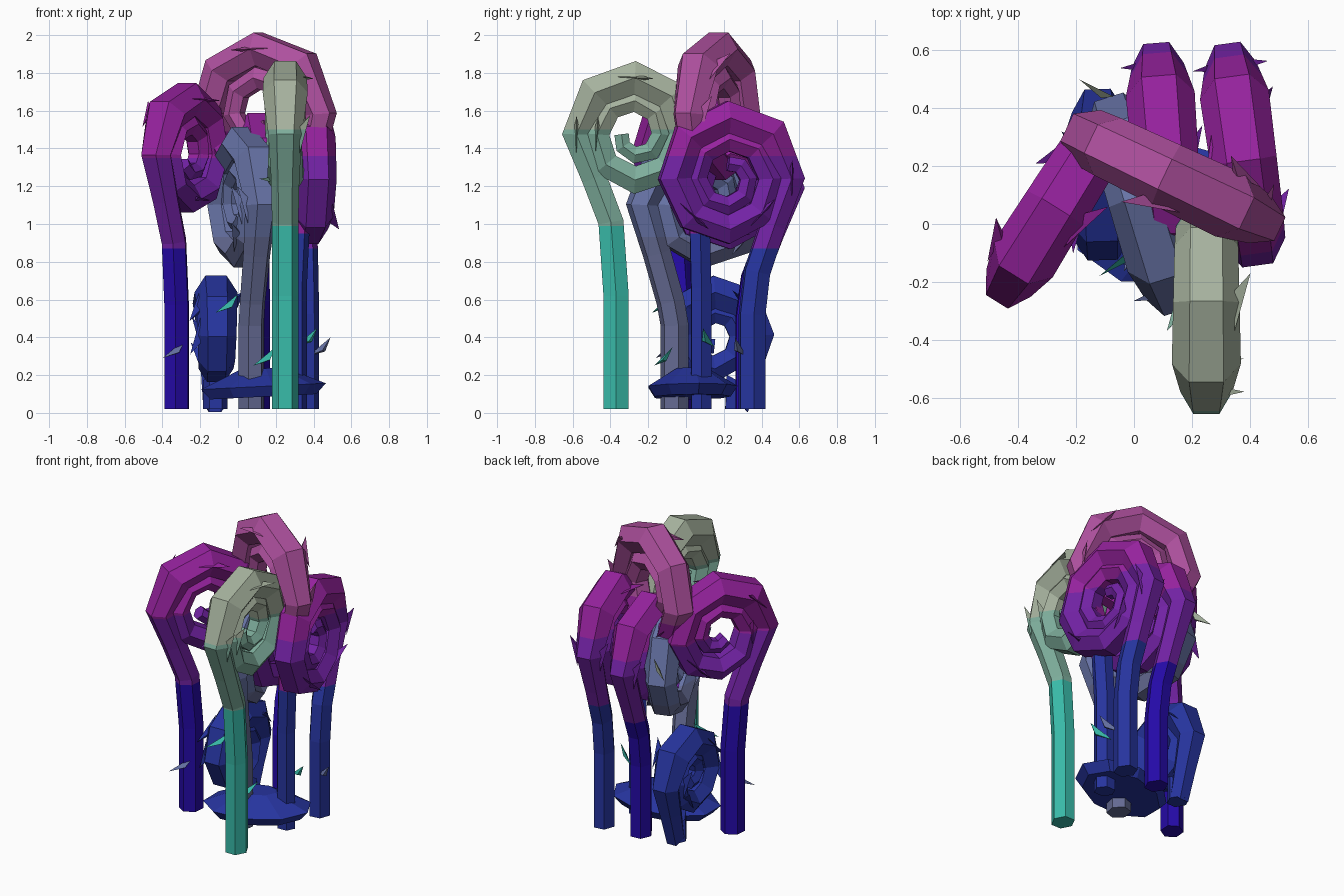
import bpy, bmesh, math, random
from mathutils import Vector

random.seed(4)
cube = bpy.data.objects.get("Cube")
if cube:
    bpy.data.objects.remove(cube, do_unlink=True)


def linear(c):
    c /= 255
    return c / 12.92 if c < 0.04 else ((c + 0.055) / 1.055) ** 2.4


def material(name, *rgb):
    m = bpy.data.materials.new(name)
    col = [linear(c) for c in rgb] + [1]
    m.use_nodes = True
    m.diffuse_color = col
    m.node_tree.nodes["Principled BSDF"].inputs["Base Color"].default_value = col
    return m


teal = material("teal", 57, 188, 170)
sage = material("sage green", 126, 174, 156)
pale = material("pale green", 166, 178, 158)
indigo = material("indigo", 37, 10, 168)
blue = material("deep blue", 38, 52, 158)
purple = material("purple", 114, 34, 164)
magenta = material("magenta", 150, 34, 158)
pink = material("pink", 174, 80, 158)
slate = material("slate blue", 103, 115, 166)
grey = material("slate grey", 100, 106, 146)

UP = Vector((0, 0, 1))


def finish(name, bm, mats):
    bmesh.ops.recalc_face_normals(bm, faces=bm.faces)
    me = bpy.data.meshes.new(name)
    bm.to_mesh(me)
    bm.free()
    for m in mats:
        me.materials.append(m)
    ob = bpy.data.objects.new(name, me)
    bpy.context.collection.objects.link(ob)
    return ob


def shard(bm, a, along, out):
    """Thin three-sided leaf scale with its point facing outward."""
    thick = along.cross(out).normalized() * 0.012
    v = [bm.verts.new(p) for p in (a - along, a + along * 0.4 + thick,
                                   a + along * 0.4 - thick, a + along + out)]
    for tri in ((0, 1, 2), (0, 1, 3), (1, 2, 3), (0, 2, 3)):
        bm.faces.new([v[i] for i in tri])


def frond(name, base, toward, offset, cz, R, turns, mats, cuts, stem=0.07, scales=5):
    """Six-sided stalk that rises and rolls into a tapering coil."""
    d = Vector((toward[0], toward[1], 0)).normalized()
    side = d.cross(UP)
    origin = Vector((base[0], base[1], 0))
    # Centre line in the coil plane with in-plane and sideways radii
    left = offset - R
    path = [(0, 0.02, stem, stem), (0, cz * 0.42, stem, stem),
            (left * 0.13, cz - R * 1.5, stem, stem),
            (left * 0.55, cz - R * 0.75, stem, 0.075)]
    steps = int(turns * 8)
    for i in range(steps + 1):
        f = i / steps
        a = math.pi - i * math.pi / 4
        r = R * (1 - 0.77 * f ** 1.15)
        wide = 0.09 if i == 0 else 0.124 * (1 - 0.6 * f)
        thick = 0.08 if i == 0 else 0.1 * (1 - 0.6 * f)
        path.append((offset + r * math.cos(a), cz + r * math.sin(a) * 1.04, thick, wide))
    pts = [origin + d * p[0] + UP * p[1] for p in path]
    bm = bmesh.new()
    rings, frames = [], []
    for i, p in enumerate(pts):
        t = (pts[min(i + 1, len(pts) - 1)] - pts[max(i - 1, 0)]).normalized()
        if i == 0:
            t = UP
        n = side.cross(t)
        frames.append((p, t))
        ring = []
        for k in range(6):
            a = k * math.pi / 3
            ring.append(bm.verts.new(p + side * math.cos(a) * path[i][3]
                                     + n * math.sin(a) * path[i][2] * 1.1))
        rings.append(ring)
    for r0, r1 in zip(rings, rings[1:]):
        for k in range(6):
            bm.faces.new((r0[k], r0[(k + 1) % 6], r1[(k + 1) % 6], r1[k]))
    bm.faces.new(rings[0])
    bm.faces.new(rings[-1])
    # Scales along the outer turn
    for j in range(scales):
        i = 4 + (j * 2 + random.randint(0, 1)) % 9
        p, t = frames[i]
        s = random.choice((-1, 1)) * side
        shard(bm, p + s * path[i][3] * 0.85, t * 0.1, s * 0.055)
    # Colour bands by height
    for z in cuts:
        bmesh.ops.bisect_plane(bm, geom=bm.verts[:] + bm.edges[:] + bm.faces[:],
                               plane_co=(0, 0, z), plane_no=UP)
    for f in bm.faces:
        f.material_index = sum(f.calc_center_median().z > z for z in cuts)
    return finish(name, bm, mats)


frond("green_frond", (0.25, -0.37), (0, 1), 0.10, 1.475, 0.31, 2,
      [teal, sage, pale], [0.99, 1.5])
frond("right_purple_frond", (-0.325, -0.03), (0.53, 0.85), 0.10, 1.365, 0.305, 1.875,
      [indigo, purple, magenta], [0.87, 1.35])
frond("pink_frond", (0.3, 0.08), (-0.9, 0.43), 0.21, 1.58, 0.36, 1.875,
      [blue, magenta, pink], [0.95, 1.49], stem=0.06)
frond("left_purple_frond", (0.36, 0.35), (0.13, -0.95), 0.13, 1.24, 0.33, 2.25,
      [blue, purple, magenta], [0.87, 1.36])
frond("back_purple_frond", (0.1, 0.33), (0.08, -1), 0.10, 1.19, 0.32, 2,
      [indigo, purple, magenta], [0.82, 1.28])
frond("slate_frond", (0.07, -0.06), (-0.3, 0.95), 0.16, 1.1, 0.34, 1.875,
      [grey, slate], [0.93])
frond("small_blue_frond", (-0.12, 0.27), (0.03, -1), 0.12, 0.41, 0.24, 1.75,
      [blue], [], stem=0.065)

# Low faceted mound between the stems
bm = bmesh.new()
levels = []
for scale, z in ((0.85, 0.085), (1.0, 0.14), (0.35, 0.235)):
    ring = []
    for k in range(9):
        a = k * math.tau / 9
        x = math.cos(a) * 0.34 * scale
        y = math.sin(a) * 0.24 * scale + x * 0.12
        ring.append(bm.verts.new((0.125 + x, 0.03 + y, z + x * 0.05)))
    levels.append(ring)
for lo, hi in zip(levels, levels[1:]):
    for k in range(9):
        bm.faces.new((lo[k], lo[(k + 1) % 9], hi[(k + 1) % 9], hi[k]))
bm.faces.new(levels[0])
bm.faces.new(levels[-1])
finish("base_mound", bm, [blue])

# Loose scales low on the stems
for i, (pos, mat) in enumerate((((-0.06, -0.14, 0.55), teal), ((0.36, 0.11, 0.37), teal),
                                ((-0.34, -0.12, 0.31), slate), ((0.43, 0.28, 0.32), slate),
                                ((0.14, -0.13, 0.27), teal), ((-0.13, 0.46, 1.2), pale))):
    bm = bmesh.new()
    shard(bm, Vector(pos), Vector((0.06, 0.04 * (-1) ** i, 0.02)), Vector((0, 0.02, 0.06)))
    finish("loose_scale_%d" % (i + 1), bm, [mat])
